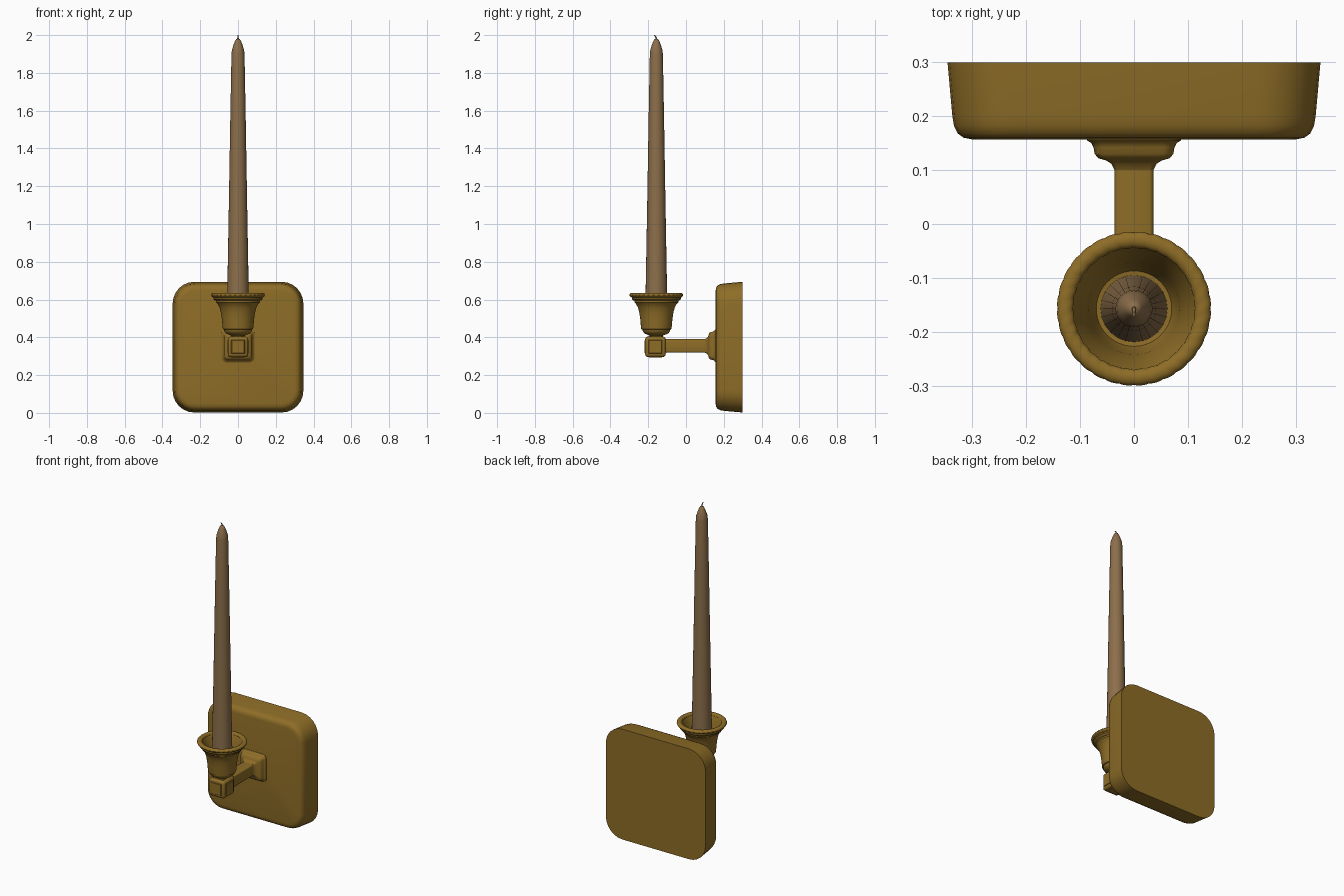
import bpy, bmesh, math
from mathutils import Vector

if "Cube" in bpy.data.objects:
    bpy.data.objects.remove(bpy.data.objects["Cube"])

CY = -0.157   # axis of cup and candle
AZ = 0.352    # height of arm axis


def material(name, rgb):
    m = bpy.data.materials.new(name)
    m.diffuse_color = (*rgb, 1)
    m.use_nodes = True
    m.node_tree.nodes["Principled BSDF"].inputs["Base Color"].default_value = m.diffuse_color
    return m


brass = material("aged brass", (0.270, 0.152, 0.020))
wax = material("tan wax", (0.262, 0.158, 0.070))


def finish(bm, name, mat, angle=35):
    bmesh.ops.recalc_face_normals(bm, faces=bm.faces)
    me = bpy.data.meshes.new(name)
    bm.to_mesh(me)
    bm.free()
    ob = bpy.data.objects.new(name, me)
    bpy.context.collection.objects.link(ob)
    me.materials.append(mat)
    bpy.ops.object.select_all(action='DESELECT')
    ob.select_set(True)
    bpy.context.view_layer.objects.active = ob
    bpy.ops.object.shade_smooth_by_angle(angle=math.radians(angle))
    return ob


def skin(bm, rings, closed=False):
    """Bridge successive rings of vertices with quads."""
    n = len(rings[0])
    pairs = list(zip(rings, rings[1:]))
    if closed:
        pairs.append((rings[-1], rings[0]))
    for a, b in pairs:
        for i in range(n):
            j = (i + 1) % n
            bm.faces.new((a[i], a[j], b[j], b[i]))


def square_loft(name, sections, cz, steps=6):
    """Rounded squares (y, half width, corner radius) lofted along y."""
    bm = bmesh.new()
    rings = []
    for y, h, r in sections:
        ring = []
        for q, (sx, sz) in enumerate([(1, 1), (-1, 1), (-1, -1), (1, -1)]):
            for k in range(steps + 1):
                a = math.pi / 2 * (q + k / steps)
                ring.append(bm.verts.new((sx * (h - r) + r * math.cos(a), y,
                                          cz + sz * (h - r) + r * math.sin(a))))
        rings.append(ring)
    skin(bm, rings)
    bm.faces.new(rings[0])
    bm.faces.new(rings[-1])
    return finish(bm, name, brass)


def lathe(name, profile, mat, segs, angle=35):
    """Revolve (radius, z) points around the candle axis."""
    bm = bmesh.new()
    rings = [[bm.verts.new((r * math.cos(2 * math.pi * i / segs),
                            CY + r * math.sin(2 * math.pi * i / segs), z))
              for i in range(segs)] for r, z in profile]
    skin(bm, rings)
    bm.faces.new(rings[0])
    bm.faces.new(rings[-1])
    return finish(bm, name, mat, angle)


# Wall plate: tapered, with a rounded front edge
square_loft("wall_plate", [(0.30, 0.346, 0.115), (0.20, 0.337, 0.11), (0.182, 0.334, 0.108),
                           (0.168, 0.327, 0.10), (0.160, 0.316, 0.09), (0.157, 0.30, 0.075)], 0.348)

# Moulded flange where the arm meets the plate
square_loft("arm_flange", [(0.165, 0.088, 0.025), (0.155, 0.087, 0.025), (0.150, 0.079, 0.022),
                           (0.142, 0.075, 0.02), (0.130, 0.073, 0.02), (0.122, 0.066, 0.018),
                           (0.118, 0.052, 0.014), (0.112, 0.042, 0.01), (0.100, 0.036, 0.008)], AZ + 0.003)

# Square arm
square_loft("arm", [(0.13, 0.036, 0.008), (-0.13, 0.036, 0.008)], AZ + 0.003, 3)

# Bevelled block with raised panels
bm = bmesh.new()
bmesh.ops.create_cube(bm, size=0.108)
bmesh.ops.bevel(bm, geom=bm.edges[:], offset=0.014, segments=3, affect='EDGES', profile=0.5)
panels = [f for f in bm.faces if f.calc_area() > 0.004]
bmesh.ops.inset_individual(bm, faces=panels, thickness=0.006, depth=0)
bmesh.ops.inset_individual(bm, faces=panels, thickness=0.004, depth=0.004)
bmesh.ops.translate(bm, verts=bm.verts, vec=(0, CY - 0.005, 0.35))
finish(bm, "arm_block", brass)

# Cup with neck, bell and hollow inside
lathe("candle_cup", [
    (0.034, 0.395), (0.036, 0.410), (0.048, 0.414), (0.062, 0.420), (0.071, 0.430), (0.074, 0.441),
    (0.080, 0.444), (0.082, 0.460), (0.085, 0.495), (0.090, 0.530), (0.097, 0.557), (0.107, 0.576),
    (0.116, 0.585), (0.117, 0.594), (0.125, 0.597), (0.130, 0.603), (0.130, 0.611), (0.137, 0.615),
    (0.137, 0.622), (0.114, 0.624), (0.106, 0.606), (0.095, 0.575), (0.085, 0.540), (0.078, 0.490),
    (0.070, 0.468), (0.03, 0.462)], brass, 48)

# Twisted rope rim
bm = bmesh.new()
N, M, STRANDS = 192, 14, 32
rings = []
for i in range(N):
    t = 2 * math.pi * i / N
    ring = []
    for k in range(M):
        p = 2 * math.pi * k / M
        w = 0.90 + 0.10 * abs(math.sin((STRANDS * t + 2 * p) / 2)) ** 0.6
        r = 0.1275 + 0.0155 * w * math.cos(p)
        ring.append(bm.verts.new((r * math.cos(t), CY + r * math.sin(t),
                                  0.624 + 0.0115 * w * math.sin(p))))
    rings.append(ring)
skin(bm, rings, closed=True)
finish(bm, "rope_rim", brass)

# Tapered candle
lathe("candle", [(0.062, 0.465), (0.0575, 0.60), (0.0485, 1.10), (0.041, 1.55), (0.0345, 1.90),
                 (0.032, 1.922), (0.024, 1.948), (0.016, 1.968), (0.010, 1.978), (0.003, 1.981)],
      wax, 24, 50)

# Bent wick
bm = bmesh.new()
rings = []
for dy, z, r in [(0, 1.972, 0.004), (0, 1.984, 0.004), (-0.004, 1.992, 0.0035), (-0.011, 2.0, 0.003)]:
    rings.append([bm.verts.new((r * math.cos(a * math.pi / 4), CY + dy + r * math.sin(a * math.pi / 4), z))
                  for a in range(8)])
skin(bm, rings)
bm.faces.new(rings[0])
bm.faces.new(rings[-1])
finish(bm, "wick", wax)
